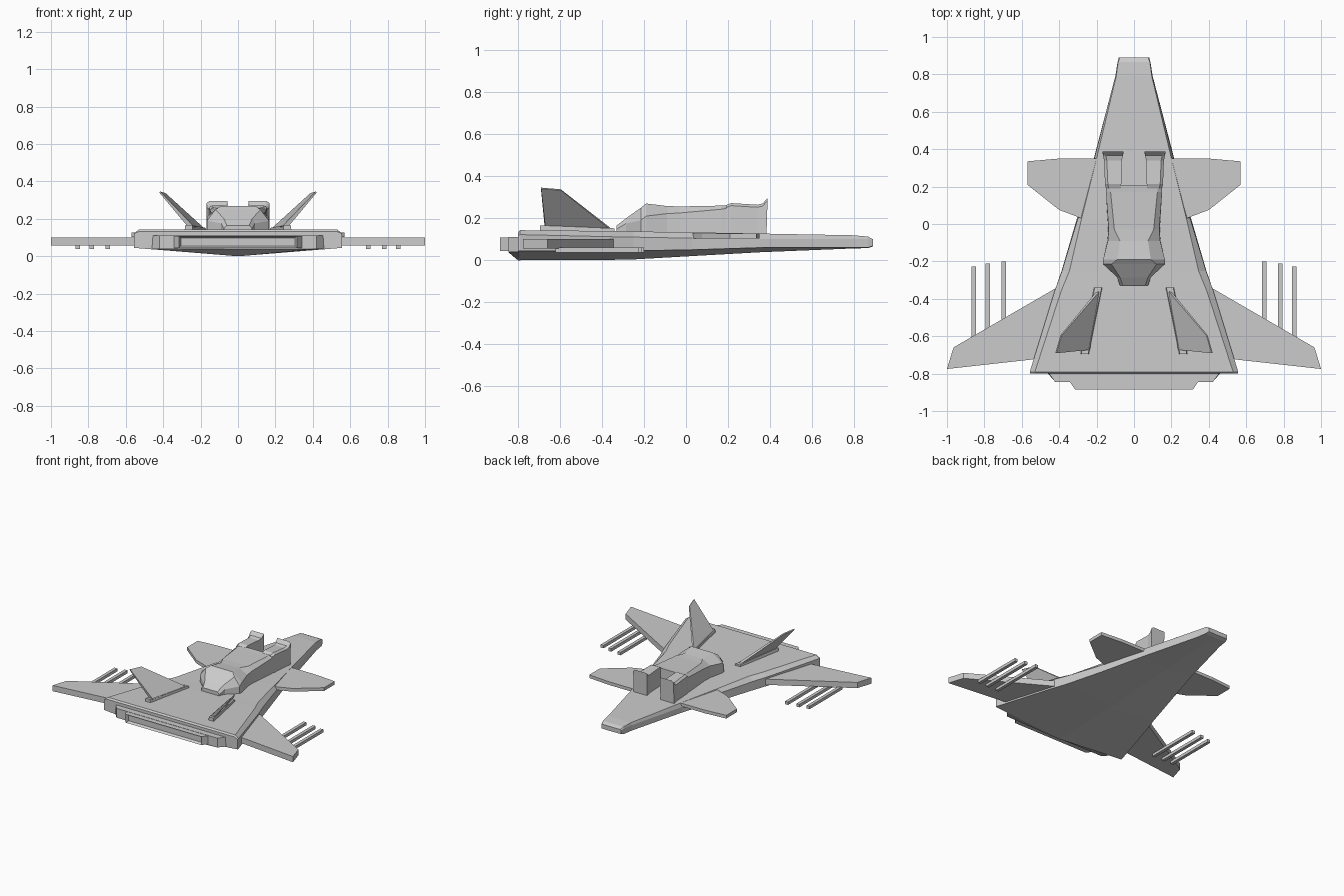
import bpy, bmesh
from mathutils import Vector

if "Cube" in bpy.data.objects:
    bpy.data.objects.remove(bpy.data.objects["Cube"])


def finish(name, bm, mirror=False):
    bmesh.ops.recalc_face_normals(bm, faces=bm.faces)
    me = bpy.data.meshes.new(name)
    bm.to_mesh(me)
    bm.free()
    ob = bpy.data.objects.new(name, me)
    bpy.context.collection.objects.link(ob)
    if mirror:
        ob.modifiers.new("mirror", 'MIRROR').use_mirror_merge = False
    return ob


def loft(name, rings, mirror=False):
    """Skin closed cross-sections and cap both ends."""
    bm = bmesh.new()
    vs = [[bm.verts.new(p) for p in r] for r in rings]
    n = len(vs[0])
    for a, b in zip(vs, vs[1:]):
        for i in range(n):
            j = (i + 1) % n
            bm.faces.new((a[i], a[j], b[j], b[i]))
    bm.faces.new(vs[0])
    bm.faces.new(vs[-1])
    return finish(name, bm, mirror)


def plate(name, outline, z0, z1):
    """Flat mirrored plate from an xy outline."""
    return loft(name, [[(x, y, z) for x, y in outline] for z in (z0, z1)], True)


def box(name, x0, x1, y0, y1, z0, z1, mirror=False):
    pts = [(x0, z0), (x1, z0), (x1, z1), (x0, z1)]
    return loft(name, [[(x, y, z) for x, z in pts] for y in (y0, y1)], mirror)


def section(y, half):
    """Symmetric ring from right-half (x, z) points listed bottom to top."""
    return ([(x, y, z) for x, z in half] +
            [(-x, y, z) for x, z in reversed(half) if x > 0])


# Hull: y, lower x/z, side top x/z, deck x/z, keel z
hull = [(.89, .08, .068, .082, .095, .075, .1, .066),
        (.865, .088, .06, .088, .1, .085, .113, .058),
        (.79, .1, .06, .1, .1, .095, .119, .056),
        (.35, .215, .06, .212, .1, .2, .127, .038),
        (.03, .305, .05, .3, .105, .28, .133, .02),
        (-.25, .387, .045, .385, .11, .345, .137, .004),
        (-.36, .425, .045, .425, .112, .39, .139, .002),
        (-.79, .557, .045, .557, .122, .53, .143, 0),
        (-.80, .557, .045, .557, .12, .53, .132, 0)]
loft("hull", [section(y, [(0, k), (a, b), (c, d), (e, f)])
              for y, a, b, c, d, e, f, k in hull])

# Stepped tail block with the underside sweeping up behind the keel
loft("tail_block", [section(-.79, [(0, 0), (.47, .04), (.46, .11)]),
                    section(-.80, [(0, 0), (.46, .04), (.455, .11)]),
                    section(-.845, [(0, .038), (.42, .04), (.42, .11)])])
bm = bmesh.new()
q = [(-1, .045), (1, .045), (1, .108), (-1, .108)]
rear = [bm.verts.new((s * .315, -.885, z)) for s, z in q]
fore = [bm.verts.new((s * .345, -.84, z)) for s, z in q]
for i in range(4):
    j = (i + 1) % 4
    bm.faces.new((rear[i], rear[j], fore[j], fore[i]))
bm.faces.new(fore)
face = bm.faces.new(rear)
bmesh.ops.recalc_face_normals(bm, faces=bm.faces)
bmesh.ops.inset_region(bm, faces=[face], thickness=.014)
bmesh.ops.translate(bm, verts=face.verts, vec=(0, .02, 0))
finish("exhaust_slot", bm)

# Wings and foreplanes
plate("main_wing", [(.36, -.31), (.43, -.35), (.965, -.66), (1, -.775),
                    (.55, -.725), (.4, -.7)], .057, .1)
plate("foreplane", [(.15, .35), (.40, .35), (.57, .335), (.57, .21),
                    (.40, .075), (.28, .03), (.15, .03)], .103, .127)

# Rods slung below the wings
for i, (x, y) in enumerate([(.697, -.2), (.783, -.212), (.857, -.227)]):
    box(f"wing_rod_{i + 1}", x - .012, x + .012, -.62, y, .038, .06, True)

# Canted tail fins on base rails
loft("fin_rail", [[(x - .022, y, .13), (x + .025, y, .13),
                   (x + .02, y, z), (x - .017, y, z)]
                  for x, y, z in [(.19, -.34, .152), (.262, -.695, .166)]], True)
fin = [Vector(p) for p in [(.192, -.36, .15), (.39, -.595, .335),
                           (.418, -.69, .343), (.245, -.67, .15)]]
off = Vector((.72, .2, -.66))
loft("tail_fin", [[p + off * s * t for p, t in zip(fin, (.008, .004, .004, .013))]
                  for s in (-1, 1)], True)

# Cabin: y, base half width, shoulder x/z, roof x/z
cabin = [(-.33, .07, .075, .148, .06, .165),
         (-.285, .09, .09, .175, .075, .2),
         (-.215, .165, .165, .19, .12, .25),
         (-.19, .165, .165, .21, .09, .27),
         (-.09, .142, .14, .222, .075, .258),
         (-.03, .138, .135, .225, .105, .256),
         (.17, .15, .15, .243, .125, .26),
         (.205, .15, .15, .25, .125, .262)]
loft("cabin", [section(y, [(b, .12), (sx, sz), (rx, rz)])
               for y, b, sx, sz, rx, rz in cabin])

# Twin boxes behind the cabin with flared upper lips
pod = [(.19, .07, .15, .262), (.215, .068, .155, .272), (.34, .065, .16, .264),
       (.365, .06, .165, .27), (.388, .055, .168, .296)]
loft("rear_pod", [[(a, min(y, .383), .12), (b, min(y, .383), .12), (b, y, z - .012),
                   (b - .015, y, z), (a, y, z)] for y, a, b, z in pod], True)
